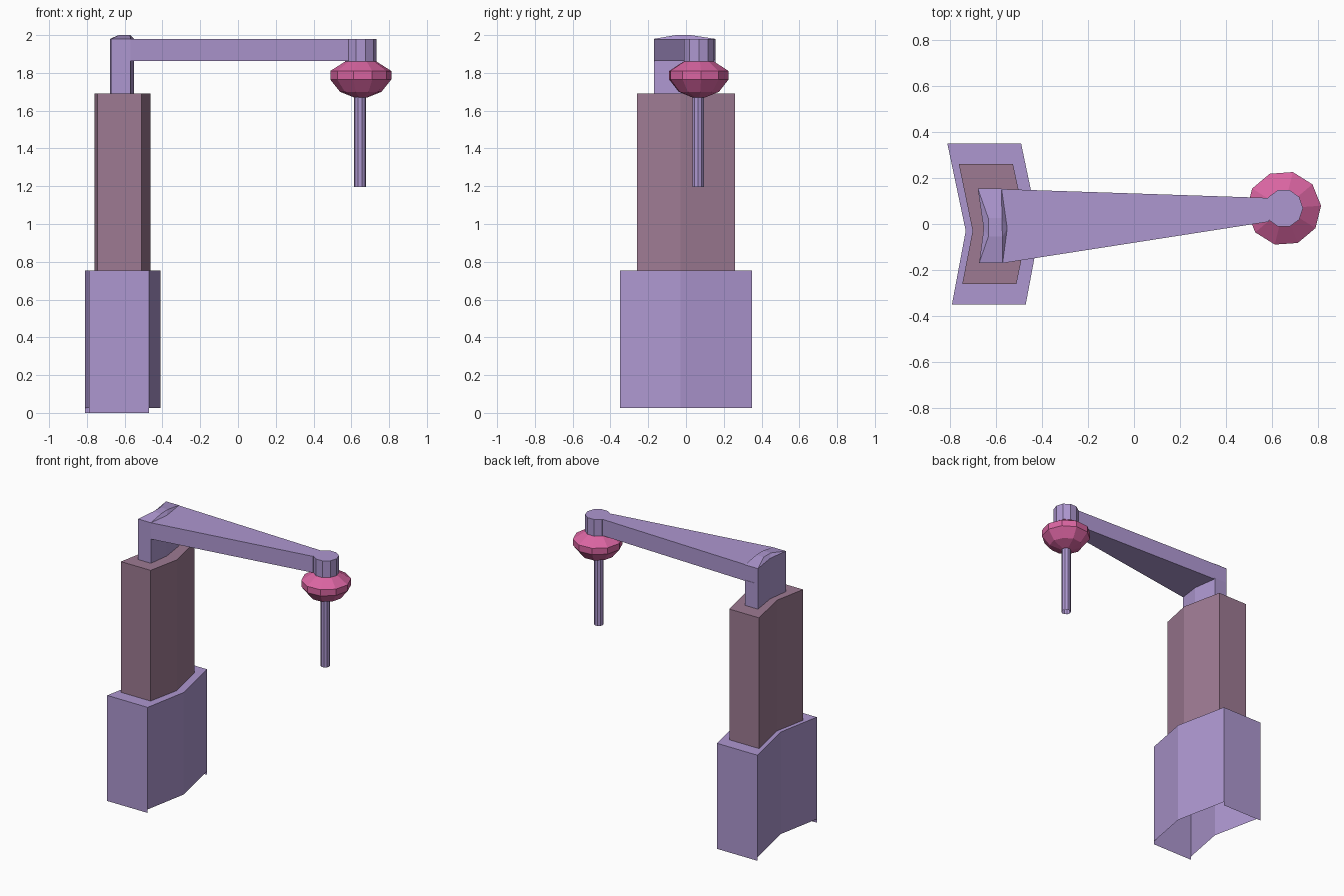
import bpy, math

if "Cube" in bpy.data.objects:
    bpy.data.objects.remove(bpy.data.objects["Cube"])

def mat(name, rgb):
    m = bpy.data.materials.new(name)
    m.diffuse_color = (*rgb, 1)
    m.use_nodes = True
    m.node_tree.nodes["Principled BSDF"].inputs["Base Color"].default_value = m.diffuse_color
    return m

LAVENDER = mat("lavender", (0.42, 0.31, 0.63))
MAUVE = mat("mauve", (0.34, 0.195, 0.29))
PINK = mat("pink", (0.70, 0.13, 0.36))

def add_mesh(name, verts, faces, material):
    me = bpy.data.meshes.new(name)
    me.from_pydata(verts, [], faces)
    me.materials.append(material)
    ob = bpy.data.objects.new(name, me)
    bpy.context.collection.objects.link(ob)
    return ob

def prism(name, outline, z0, z1, material, bottom=True):
    """Extrude a counter-clockwise outline from z0 to z1."""
    n = len(outline)
    verts = [(x, y, z) for z in (z0, z1) for x, y in outline]
    faces = [(i, (i + 1) % n, n + (i + 1) % n, n + i) for i in range(n)]
    faces.append(tuple(range(n, 2 * n)))
    if bottom:
        faces.append(tuple(reversed(range(n))))
    return add_mesh(name, verts, faces, material)

def lathe(name, profile, cx, cy, sides, material, turn=0.0, caps=(True, True)):
    """Revolve (radius, z) pairs, listed bottom to top, about a vertical axis."""
    verts, faces = [], []
    for r, z in profile:
        for i in range(sides):
            a = math.tau * i / sides + turn
            verts.append((cx + r * math.cos(a), cy + r * math.sin(a), z))
    for k in range(len(profile) - 1):
        for i in range(sides):
            j = (i + 1) % sides
            faces.append((k * sides + i, k * sides + j, (k + 1) * sides + j, (k + 1) * sides + i))
    if caps[0]:
        faces.append(tuple(reversed(range(sides))))
    if caps[1]:
        top = (len(profile) - 1) * sides
        faces.append(tuple(range(top, top + sides)))
    return add_mesh(name, verts, faces, material)

# Chevron base, open underneath; end walls reach slightly lower than the sides
base = prism("base", [(-0.79, -0.35), (-0.47, -0.35), (-0.41, -0.03),
                      (-0.49, 0.35), (-0.81, 0.35), (-0.73, -0.03)],
             0.025, 0.755, LAVENDER, bottom=False)
for k, (xa, xb, y) in enumerate([(-0.79, -0.47, -0.35), (-0.49, -0.81, 0.35)]):
    add_mesh(f"base_skirt_{k}", [(xa, y, 0), (xb, y, 0), (xb, y, 0.025), (xa, y, 0.025)],
             [(0, 1, 2, 3)], LAVENDER)

# Chevron column
prism("column", [(-0.745, -0.26), (-0.51, -0.26), (-0.463, -0.03),
                 (-0.525, 0.26), (-0.76, 0.26), (-0.70, -0.03)],
      0.755, 1.69, MAUVE, bottom=False)

# Post below the arm
post = [(-0.672, -0.17), (-0.57, -0.17), (-0.55, -0.02),
        (-0.575, 0.155), (-0.678, 0.155), (-0.652, -0.02)]
prism("post", post, 1.69, 1.87, LAVENDER)

# Tapering arm
prism("arm", [(-0.672, -0.17), (-0.57, -0.17), (0.585, 0.01),
              (0.585, 0.113), (-0.678, 0.155), (-0.652, -0.02)],
      1.863, 1.98, LAVENDER)

# Low curved mound on the arm's shoulder
mound = [(x, y, 1.98) for x, y in post] + [
    (-0.632, -0.055, 2.0), (-0.571, -0.055, 2.0), (-0.573, 0.025, 2.0), (-0.632, 0.025, 2.0)]
add_mesh("shoulder_mound", mound,
         [(6, 7, 8, 9), (0, 1, 7, 6), (3, 4, 9, 8), (1, 2, 7), (2, 8, 7), (2, 3, 8),
          (4, 5, 9), (5, 6, 9), (5, 0, 6)], LAVENDER)

# Head at the arm's end, pink collar and hanging rod
HX, HY = 0.65, 0.068
lathe("head", [(0.083, 1.86), (0.083, 1.98)], HX, HY, 10, LAVENDER)
lathe("collar", [(0.035, 1.67), (0.11, 1.70), (0.162, 1.765), (0.162, 1.81), (0.08, 1.862)],
      HX, HY, 10, PINK, turn=math.radians(4))
lathe("rod", [(0.032, 1.195), (0.032, 1.69)], HX - 0.004, HY - 0.004, 10, LAVENDER, caps=(False, True))
